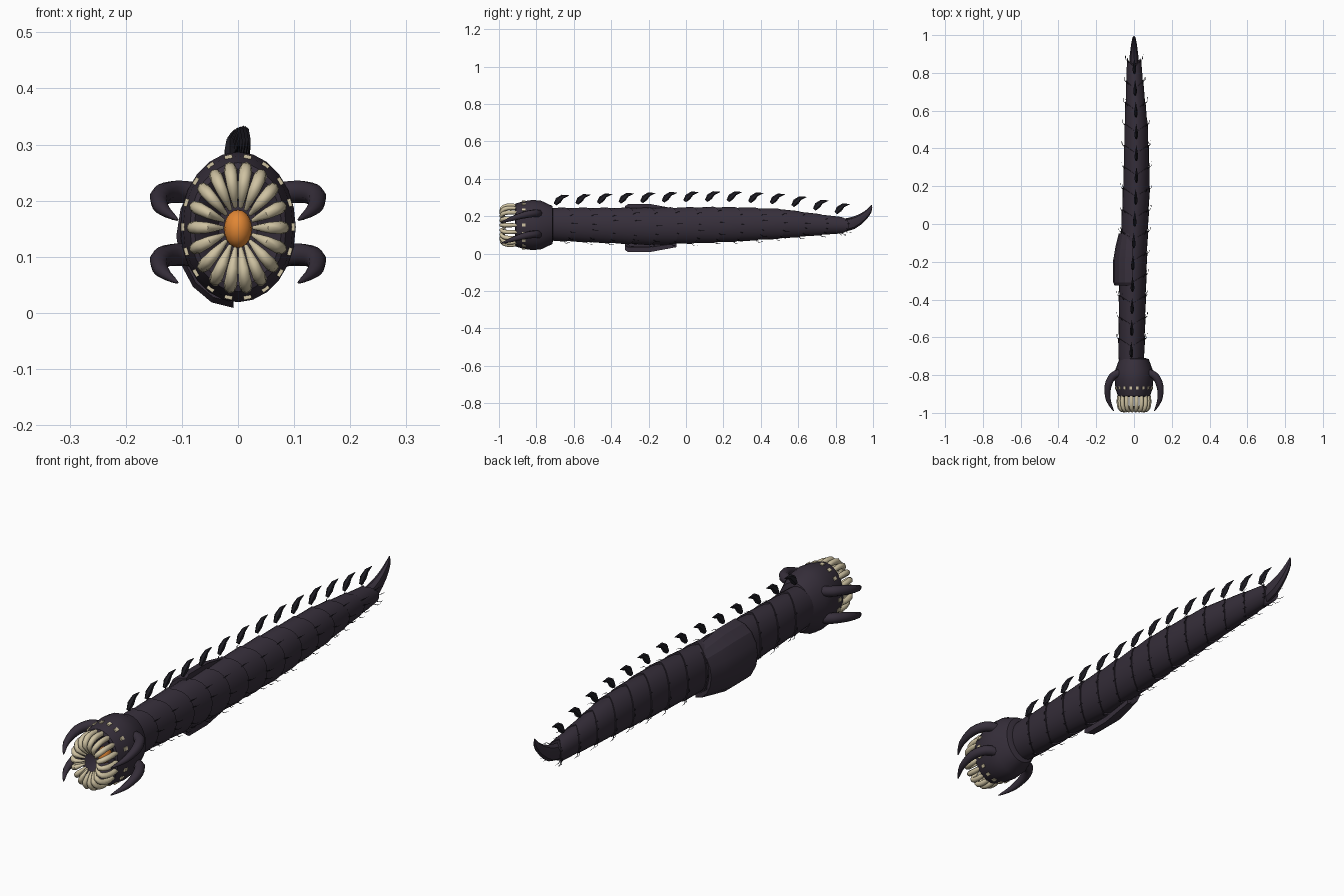
import bpy, bmesh, math, random
from mathutils import Vector

random.seed(4)
if "Cube" in bpy.data.objects:
    bpy.data.objects.remove(bpy.data.objects["Cube"])


def material(name, rgb):
    m = bpy.data.materials.new(name)
    m.use_nodes = True
    m.diffuse_color = (*rgb, 1)
    m.node_tree.nodes["Principled BSDF"].inputs["Base Color"].default_value = (*rgb, 1)
    return m


HIDE = material("dark plum hide", (0.037, 0.028, 0.043))
HORN = material("black horn", (0.014, 0.013, 0.019))
BONE = material("cream bone", (0.62, 0.54, 0.36))
EYE = material("orange gullet", (0.75, 0.24, 0.035))


def finish(bm, name, mat, smooth=40):
    bmesh.ops.recalc_face_normals(bm, faces=bm.faces)
    mesh = bpy.data.meshes.new(name)
    bm.to_mesh(mesh)
    bm.free()
    mesh.materials.append(mat)
    ob = bpy.data.objects.new(name, mesh)
    bpy.context.collection.objects.link(ob)
    if smooth:
        bpy.ops.object.select_all(action="DESELECT")
        ob.select_set(True)
        bpy.context.view_layer.objects.active = ob
        bpy.ops.object.shade_smooth_by_angle(angle=math.radians(smooth))
    return ob


def loft(bm, rings, wrap=True, caps=True):
    rows = [[bm.verts.new(p) for p in ring] for ring in rings]
    n = len(rows[0])
    for a, b in zip(rows, rows[1:]):
        for i in range(n if wrap else n - 1):
            j = (i + 1) % n
            bm.faces.new((a[i], a[j], b[j], b[i]))
    if caps:
        bm.faces.new(rows[0])
        bm.faces.new(rows[-1])


def sweep(bm, path, radii, sides=8, flat=1.0, steps=1):
    """Tapered tube; 'flat' squashes the ring across the bend."""
    path = [Vector(p) for p in path]
    pts, rad = [], []
    for i in range(len(path) - 1):
        p0, p1, p2 = path[max(i - 1, 0)], path[i], path[i + 1]
        p3 = path[min(i + 2, len(path) - 1)]
        for s in range(steps):
            t = s / steps
            pts.append(0.5 * (2 * p1 + (p2 - p0) * t + (2 * p0 - 5 * p1 + 4 * p2 - p3) * t * t
                              + (3 * p1 - p0 - 3 * p2 + p3) * t ** 3))
            rad.append(radii[i] * (1 - t) + radii[i + 1] * t)
    pts.append(path[-1])
    rad.append(radii[-1])
    side = (path[1] - path[0]).cross(path[-1] - path[1]).normalized()
    rings = []
    for i, p in enumerate(pts):
        tan = (pts[min(i + 1, len(pts) - 1)] - pts[max(i - 1, 0)]).normalized()
        up = side.cross(tan).normalized()
        rings.append([p + rad[i] * (math.cos(a) * up + flat * math.sin(a) * side)
                      for a in (math.tau * k / sides for k in range(sides))])
    loft(bm, rings)


def ellipse(y, rx, rz, cx=0, cz=0.15, n=24):
    return [Vector((cx + rx * math.cos(math.tau * k / n), y, cz + rz * math.sin(math.tau * k / n)))
            for k in range(n)]


# Trunk outline along y: centre x, half width, bottom, top
TRUNK = [(-0.74, -0.015, 0.069, 0.07, 0.245), (-0.2, -0.005, 0.073, 0.047, 0.245),
         (0.2, 0.013, 0.071, 0.06, 0.25), (0.5, 0.012, 0.063, 0.08, 0.24),
         (0.87, 0, 0.037, 0.112, 0.19), (0.95, 0, 0.03, 0.12, 0.18)]


def trunk(y):
    y = min(max(y, TRUNK[0][0]), TRUNK[-1][0])
    for a, b in zip(TRUNK, TRUNK[1:]):
        if y <= b[0]:
            t = (y - a[0]) / (b[0] - a[0])
            cx, w, lo, hi = (p + (q - p) * t for p, q in zip(a[1:], b[1:]))
            return cx, w, (lo + hi) / 2, (hi - lo) / 2


# Overlapping trunk plates with chevron edges
COUNT, START, END = 14, -0.74, 0.85
PITCH = (END - START) / COUNT


def chevron_ring(y, scale):
    ring = []
    for k in range(24):
        a = math.tau * k / 24
        yy = y + 0.045 * (abs(math.cos(a)) - 0.5)
        cx, w, cz, h = trunk(yy)
        ring.append(Vector((cx + w * scale * math.cos(a), yy, cz + h * scale * math.sin(a))))
    return ring


bm = bmesh.new()
for i in range(COUNT):
    y = START + i * PITCH
    loft(bm, [chevron_ring(y - 0.01, 0.94), chevron_ring(y + 0.012, 0.975),
              chevron_ring(y + PITCH, 1.02), chevron_ring(y + PITCH, 0.94)])
finish(bm, "trunk_plates", HIDE, 35)

# Row of hooked spines floating over the back
bm = bmesh.new()
for i in range(COUNT):
    y = -0.695 + i * 0.1155
    cx, w, cz, h = trunk(y)
    z = cz + h + 0.018 + 0.015 * math.sin(math.pi * i / (COUNT - 1))
    sweep(bm, [(cx, y - 0.005, z), (cx, y + 0.012, z + 0.022), (cx, y + 0.035, z + 0.042),
               (cx, y + 0.07, z + 0.048)], [0.009, 0.017, 0.011, 0.001], sides=6, flat=0.65)
finish(bm, "back_spines", HORN, 0)

# Fine bristles at the plate edges
bm = bmesh.new()
for i in range(1, COUNT + 1):
    for k in range(12):
        a = math.tau * (k + random.random() * 0.6) / 12
        if math.sin(a) > 0.8:
            continue
        y = START + i * PITCH + 0.045 * (abs(math.cos(a)) - 0.5)
        cx, w, cz, h = trunk(y)
        out = Vector((math.cos(a), 0, math.sin(a)))
        root = Vector((cx + w * out.x, y - 0.008, cz + h * out.z))
        sweep(bm, [root, root + out * 0.011 + Vector((0, 0.012, 0)),
                   root + out * 0.013 + Vector((0, 0.034, 0))], [0.0016, 0.0013, 0.0004], sides=3)
finish(bm, "bristles", HORN, 0)

# Half-round armour wrapped over the right flank
bm = bmesh.new()
rings = []
for y, w, h in [(-0.325, 0.095, 0.118), (-0.31, 0.102, 0.128), (-0.19, 0.102, 0.128),
                (-0.12, 0.09, 0.115), (-0.05, 0.073, 0.102)]:
    arc = [math.pi * (0.5 + k / 8) for k in range(9)]
    outer = [Vector((-0.008 + w * math.cos(a), y, 0.137 + h * math.sin(a))) for a in arc]
    inner = [Vector((-0.008 + 0.85 * w * math.cos(a), y, 0.137 + 0.8 * h * math.sin(a)))
             for a in reversed(arc)]
    rings.append(outer + inner)
loft(bm, rings)
finish(bm, "flank_armour", HIDE, 20)

# Barrel head, with the mouth funnel folded inside
bm = bmesh.new()
HEAD = [(-0.71, 0.06, 0.08), (-0.715, 0.078, 0.102), (-0.775, 0.1, 0.13), (-0.82, 0.103, 0.134),
        (-0.87, 0.098, 0.127), (-0.91, 0.086, 0.115), (-0.915, 0.078, 0.104),
        (-0.9, 0.06, 0.08), (-0.85, 0.035, 0.047)]
loft(bm, [ellipse(y, rx, rz, cz=0.153) for y, rx, rz in HEAD])
finish(bm, "head", HIDE, 40)

# Glowing gullet
bm = bmesh.new()
bmesh.ops.create_uvsphere(bm, u_segments=16, v_segments=10, radius=1)
for v in bm.verts:
    v.co = Vector((v.co.x * 0.025, v.co.y * 0.03 - 0.875, v.co.z * 0.034 + 0.15))
finish(bm, "gullet", EYE, 60)

# Ring of inward curling teeth, and their root studs on the head
TEETH = 18
teeth, studs = bmesh.new(), bmesh.new()
for k in range(TEETH):
    a = math.tau * k / TEETH
    c, s = math.cos(a), math.sin(a)
    path = [(0.078 * r * c, y, 0.152 + 0.104 * r * s)
            for r, y in [(0.98, -0.895), (1.03, -0.935), (0.96, -0.972), (0.72, -0.988), (0.36, -0.965)]]
    sweep(teeth, path, [0.009, 0.0118, 0.0122, 0.0105, 0.004], sides=8, flat=0.95, steps=2)
    mid = Vector((0.0985 * c, -0.868, 0.153 + 0.1275 * s))
    out = Vector((c / 0.098, 0, s / 0.127)).normalized()
    across = Vector((-out.z, 0, out.x))
    loft(studs, [[mid + out * d + across * u + Vector((0, v, 0))
                  for u, v in [(-0.007, -0.009), (0.007, -0.009), (0.007, 0.009), (-0.007, 0.009)]]
                 for d in (-0.004, 0.003)])
finish(teeth, "teeth", BONE, 50)
finish(studs, "tooth_root_studs", BONE, 0)

# Four grasping mandibles
for side, word in ((1, "left"), (-1, "right")):
    for z, level in ((0.205, "upper"), (0.093, "lower")):
        bm = bmesh.new()
        sweep(bm, [(side * x, y, z + dz) for x, y, dz in
                   [(0.07, -0.785, 0.008), (0.112, -0.805, 0.011), (0.138, -0.86, 0.003),
                    (0.136, -0.93, -0.018), (0.108, -0.99, -0.039)]],
              [0.02, 0.021, 0.019, 0.013, 0.002], sides=8, steps=3)
        finish(bm, f"{level}_{word}_mandible", HIDE, 50)

# Upturned tail sting
bm = bmesh.new()
sweep(bm, [(0, 0.83, 0.15), (0, 0.89, 0.163), (0, 0.945, 0.195), (0, 0.98, 0.23), (0, 0.993, 0.26)],
      [0.036, 0.033, 0.023, 0.014, 0.002], sides=8, flat=0.7, steps=2)
finish(bm, "tail_sting", HIDE, 40)
